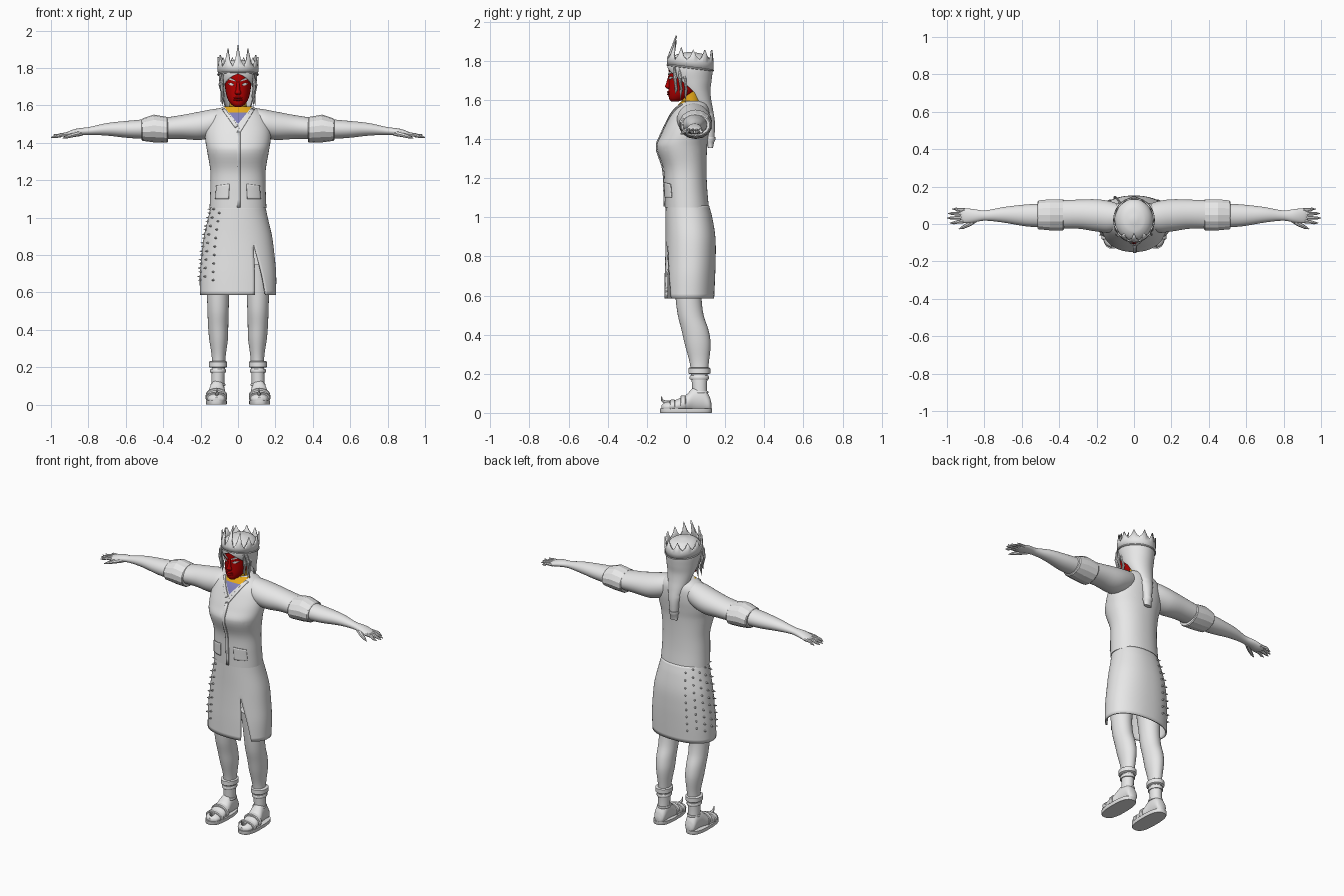
import bpy, bmesh, math
from mathutils import Vector

cube = bpy.data.objects.get("Cube")
if cube:
    bpy.data.objects.remove(cube, do_unlink=True)


def material(name, rgb):
    m = bpy.data.materials.new(name)
    m.use_nodes = True
    m.diffuse_color = (*rgb, 1)
    b = next(n for n in m.node_tree.nodes if n.type == 'BSDF_PRINCIPLED')
    b.inputs["Base Color"].default_value = (*rgb, 1)
    b.inputs["Roughness"].default_value = 0.7
    return m


GREY = material("pale_grey", (0.8, 0.8, 0.8))
RED = material("face_red", (0.45, 0.0, 0.0))
GOLD = material("neck_gold", (0.8, 0.4, 0.01))
VIOLET = material("undershirt_violet", (0.22, 0.22, 0.5))


def finish(name, bm, mats, thick=0, angle=40):
    bmesh.ops.remove_doubles(bm, verts=bm.verts, dist=1e-5)
    bmesh.ops.recalc_face_normals(bm, faces=bm.faces)
    me = bpy.data.meshes.new(name)
    bm.to_mesh(me)
    bm.free()
    ob = bpy.data.objects.new(name, me)
    bpy.context.collection.objects.link(ob)
    for m in mats:
        me.materials.append(m)
    bpy.ops.object.select_all(action='DESELECT')
    ob.select_set(True)
    bpy.context.view_layer.objects.active = ob
    bpy.ops.object.shade_smooth_by_angle(angle=math.radians(angle))
    if thick:
        mod = ob.modifiers.new("thickness", 'SOLIDIFY')
        mod.thickness, mod.offset = thick, 0
    return ob


def sample(rings, t):
    """Smoothly interpolated ring (u0, u1, v0, v1) at position t."""
    last = len(rings) - 1
    i = max([j for j in range(last) if rings[j][0] <= t], default=0)

    def slope(j):
        a, b = rings[max(j - 1, 0)], rings[min(j + 1, last)]
        return [(q - p) / (b[0] - a[0]) for p, q in zip(a, b)]
    h = rings[i + 1][0] - rings[i][0]
    f = (t - rings[i][0]) / h
    w = (1 + 2 * f) * (1 - f) ** 2
    return [w * p + (1 - w) * q + h * f * (1 - f) * ((1 - f) * m - f * n)
            for p, q, m, n in zip(rings[i], rings[i + 1], slope(i), slope(i + 1))][1:]


def ring_point(ring, a, e=1):
    u0, u1, v0, v1 = ring
    s, c = (math.copysign(abs(k) ** e, k) for k in (math.sin(a), math.cos(a)))
    return (u0 + u1) / 2 + (u1 - u0) / 2 * s, (v0 + v1) / 2 - (v1 - v0) / 2 * c


def loft(rings, axis='z', n=40, k=4, e=1, s=1, span=None, cap=True):
    bm = bmesh.new()
    ts = [a[0] + (b[0] - a[0]) * j / k for a, b in zip(rings, rings[1:]) for j in range(k)]
    rows = []
    for t in ts + [rings[-1][0]]:
        a0, a1 = span(t) if span else (0, math.tau)
        row = []
        for j in range(n + 1):
            u, v = ring_point(sample(rings, t), a0 + (a1 - a0) * j / n, e)
            x, y, z = {'z': (u, v, t), 'x': (t, u, v), 'y': (u, t, v)}[axis]
            row.append(bm.verts.new((s * x, y, z)))
        rows.append(row)
    for p, q in zip(rows, rows[1:]):
        for j in range(n):
            bm.faces.new((p[j], p[j + 1], q[j + 1], q[j]))
    if cap:
        bm.faces.new(rows[0][:-1])
        bm.faces.new(rows[-1][:-1])
    return bm


def tubes(name, paths, mat, n=8):
    """Tapered round strands; each path is a list of (point, radius)."""
    bm = bmesh.new()
    for path in paths:
        rows = []
        for i, (p, r) in enumerate(path):
            d = Vector(path[min(i + 1, len(path) - 1)][0]) - Vector(path[max(i - 1, 0)][0])
            q = d.to_track_quat('Z', 'Y')
            rows.append([bm.verts.new(Vector(p) + q @ Vector((r * math.cos(math.tau * j / n),
                         r * math.sin(math.tau * j / n), 0))) for j in range(n)])
        for a, b in zip(rows, rows[1:]):
            for j in range(n):
                bm.faces.new((a[j], a[j - 1], b[j - 1], b[j]))
        bm.faces.new(rows[0])
        bm.faces.new(rows[-1])
    return finish(name, bm, [mat])


def plate(name, rings, corners, mat, off=0.004, e=1.0, n=10):
    """Thin plate lying on the front of a loft; corners are (x, z) pairs."""
    bm = bmesh.new()
    c = [Vector(p) for p in corners]
    grid = []
    for i in range(n + 1):
        row = []
        for j in range(n + 1):
            p = c[0].lerp(c[1], i / n).lerp(c[3].lerp(c[2], i / n), j / n)
            ring = sample(rings, p.y)
            sn = min(1, abs(p.x) / ring[1]) ** (1 / e)
            y = ring_point(ring, math.asin(sn), e)[1]
            row.append(bm.verts.new((p.x, y - off, p.y)))
        grid.append(row)
    for a, b in zip(grid, grid[1:]):
        for j in range(n):
            bm.faces.new((a[j], a[j + 1], b[j + 1], b[j]))
    finish(name, bm, [mat], 0.006)


# Jacket body with the open V neck painted by cut faces
BODY = [(1.05, -.152, .152, -.107, .117), (1.15, -.148, .148, -.11, .108),
        (1.25, -.148, .148, -.116, .105), (1.36, -.166, .166, -.15, .108),
        (1.42, -.175, .175, -.128, .115), (1.48, -.172, .172, -.1, .122),
        (1.54, -.15, .15, -.068, .122), (1.575, -.115, .115, -.04, .112),
        (1.595, -.075, .075, -.022, .095)]
bm = loft(BODY, n=64, k=5, e=.92)
for co, no in (((0, 0, 1.5), (1, 0, -.8)), ((0, 0, 1.5), (1, 0, .8)), ((0, 0, 1.562), (0, 0, 1))):
    bmesh.ops.bisect_plane(bm, geom=bm.verts[:] + bm.edges[:] + bm.faces[:],
                           plane_co=co, plane_no=no)
for f in bm.faces:
    c = f.calc_center_median()
    if c.y < .02 and abs(c.x) < (c.z - 1.5) * .8:
        f.material_index = 1 if c.z < 1.562 else 2
finish("jacket_body", bm, [GREY, VIOLET, GOLD])
plate("left_lapel", BODY, [(.07, 1.582), (.088, 1.577), (.012, 1.455), (-.006, 1.455)], GREY, e=.92)
plate("right_lapel", BODY, [(-.07, 1.582), (-.085, 1.577), (-.016, 1.48), (0, 1.49)], GREY, e=.92)
plate("front_placket", BODY, [(-.006, 1.46), (.012, 1.46), (.012, 1.055), (-.006, 1.055)], GREY, e=.92)
for s, side in ((1, "left"), (-1, "right")):
    plate(side + "_pocket", BODY, [(s * .045, 1.18), (s * .115, 1.17), (s * .12, 1.1), (s * .05, 1.1)],
          GREY, e=.92)

# Skirt with a slit on the left front
SKIRT = [(.585, -.2, .2, -.107, .14), (.7, -.2, .2, -.105, .145), (.8, -.191, .191, -.102, .148),
         (.9, -.178, .178, -.1, .146), (1.0, -.155, .155, -.1, .13), (1.06, -.142, .142, -.1, .114)]
bm = loft(SKIRT, n=72, k=5, e=.9, cap=False,
          span=lambda t: (.42 + max(0, .855 - t) * 1.35, .42 + math.tau))
finish("skirt", bm, [GREY], 0.008)

# Studs down the right side of the skirt
studs = []
for col in range(7):
    a = math.radians(-38 - 19 * col)
    for row in range(9):
        z = .665 + .045 * row + (.02 if col % 2 else 0)
        ring = sample(SKIRT, z)
        x, y = ring_point(ring, a, .9)
        d = Vector((math.sin(a), -math.cos(a), 0))
        p = Vector((x, y, z))
        studs.append([(p - d * .004, .007), (p + d * .004, .006), (p + d * .018, .0008)])
tubes("skirt_studs", studs, GREY, 6)

# Limbs, mirrored
for s, side in ((1, "left"), (-1, "right")):
    sleeve = [(.06, -.02, .1, 1.46, 1.587), (.13, -.045, .122, 1.43, 1.58),
              (.2, -.04, .132, 1.415, 1.567), (.3, -.025, .13, 1.42, 1.548), (.42, -.025, .126, 1.42, 1.53)]
    finish(side + "_sleeve", loft(sleeve, 'x', s=s), [GREY])
    cuff = [(.375, -.032, .13, 1.405, 1.532), (.38, -.036, .134, 1.4, 1.538),
            (.45, -.036, .134, 1.402, 1.55), (.51, -.03, .128, 1.41, 1.53), (.515, -.025, .122, 1.416, 1.525)]
    finish(side + "_cuff", loft(cuff, 'x', n=14, k=1, s=s), [GREY], angle=20)
    arm = [(.47, -.02, .11, 1.42, 1.528), (.58, -.012, .104, 1.425, 1.518), (.7, .008, .09, 1.438, 1.505),
           (.8, .018, .072, 1.442, 1.483), (.86, .008, .08, 1.436, 1.476), (.91, .005, .083, 1.428, 1.46),
           (.93, .018, .076, 1.43, 1.448)]
    finish(side + "_arm", loft(arm, 'x', s=s, n=28), [GREY])
    fingers = []
    for base, tip, reach in ((.073, .08, .972), (.054, .056, .995), (.034, .032, 1.0), (.016, .006, .985)):
        fingers.append([((s * .9, base, 1.445), .011), ((s * .945, (base + tip) / 2, 1.443), .0095),
                        ((s * (reach - .02), tip, 1.434), .008), ((s * reach, tip, 1.428), .0015)])
        fingers.append([((s * (reach - .03), tip, 1.44), .005), ((s * (reach - .012), tip, 1.447), .0008)])
    fingers.append([((s * .84, .03, 1.452), .016), ((s * .88, .0, 1.443), .013),
                    ((s * .915, -.018, 1.432), .009), ((s * .937, -.027, 1.424), .0015)])
    tubes(side + "_fingers", fingers, GREY)

    leg = [(.06, .075, .143, .035, .11), (.15, .072, .142, .03, .108), (.25, .067, .14, .02, .116),
           (.35, .054, .154, -.006, .126), (.42, .052, .16, -.022, .116), (.5, .05, .163, -.042, .09),
           (.6, .046, .166, -.055, .08), (.75, .03, .168, -.07, .095)]
    finish(side + "_leg", loft(leg, s=s, n=28), [GREY])
    for i, (z0, z1, g) in enumerate(((.198, .232, .014), (.17, .19, .007), (.1, .112, .005))):
        band = [(z, .072 - r, .142 + r, .026 - r, .11 + r)
                for z, r in ((z0, g * .6), (z0 + .004, g), (z1 - .004, g), (z1, g * .6))]
        finish(f"{side}_ankle_band_{i + 1}", loft(band, s=s, n=28, k=1), [GREY])
    foot = [(-.125, .1, .128, .015, .04), (-.11, .075, .152, .006, .052), (-.06, .064, .168, .004, .064),
            (0, .066, .164, .004, .092), (.04, .07, .154, .004, .13), (.09, .071, .148, .004, .13),
            (.12, .078, .142, .006, .085), (.13, .095, .125, .015, .05)]
    finish(side + "_foot", loft(foot, 'y', s=s, n=28), [GREY])
    sole = [(0, .062, .17, -.13, .13), (.004, .06, .172, -.132, .132), (.022, .06, .172, -.132, .132)]
    finish(side + "_sole", loft(sole, s=s, n=40, k=1, e=.75), [GREY])
    for i, y in enumerate((-.07, -.015)):
        ring = sample(foot, y)
        strap = [(y + d, ring[0] - r, ring[1] + r, ring[2], ring[3] + r)
                 for d, r in ((-.014, .002), (-.01, .006), (.01, .007), (.014, .003))]
        finish(f"{side}_foot_strap_{i + 1}", loft(strap, 'y', s=s, n=28, k=1), [GREY])
    tubes(side + "_toe_hook", [[((s * .114, -.085, .05), .014), ((s * .113, -.108, .054), .01),
                               ((s * .112, -.122, .065), .006), ((s * .112, -.126, .085), .001)]], GREY)

# Neck and head
finish("neck", loft([(1.53, -.058, .058, -.025, .085), (1.58, -.048, .048, -.02, .072),
                     (1.66, -.046, .046, -.03, .07)]), [GOLD])
HEAD = [(1.592, -.018, .018, -.075, -.04), (1.605, -.036, .036, -.086, 0), (1.635, -.056, .056, -.089, .05),
        (1.68, -.067, .067, -.088, .085), (1.72, -.071, .071, -.087, .1), (1.765, -.072, .072, -.087, .105),
        (1.8, -.06, .06, -.07, .09)]
finish("face", loft(HEAD, e=.92), [RED])
nose = [(1.655, -.012, .012, -.092, -.07), (1.666, -.017, .017, -.107, -.07),
        (1.68, -.012, .012, -.103, -.07), (1.73, -.007, .007, -.088, -.07)]
finish("nose", loft(nose, n=16), [RED])
for i, z in enumerate((1.629, 1.64)):
    lip = [(-.024, -.088, -.078, z - .002, z + .002), (0, -.098, -.075, z - .006, z + .006),
           (.024, -.088, -.078, z - .002, z + .002)]
    finish(("lower", "upper")[i] + "_lip", loft(lip, 'x', n=12), [RED])
for s, side in ((1, "left"), (-1, "right")):
    plate(side + "_eye", HEAD, [(s * .018, 1.708), (s * .033, 1.719), (s * .054, 1.717), (s * .036, 1.705)],
          GREY, .002, .92)
    plate(side + "_brow", HEAD, [(s * .012, 1.727), (s * .014, 1.733), (s * .062, 1.757), (s * .06, 1.742)],
          GREY, .003, .92)

# Swept-back hair that narrows into a tail
HAIR = [(1.4, -.022, .022, .1, .142), (1.48, -.034, .034, .085, .145), (1.55, -.052, .052, .05, .135),
        (1.6, -.07, .07, 0, .126), (1.65, -.084, .084, -.04, .122), (1.7, -.093, .093, -.068, .128),
        (1.76, -.1, .1, -.092, .133), (1.8, -.092, .092, -.082, .126), (1.83, -.06, .06, -.045, .09),
        (1.842, -.012, .012, .01, .035)]


def face_opening(t):
    g = 1.55 * min(1, max(0, 1.768 - t) / .13) ** .7 if t > 1.52 else 0
    return g, math.tau - g


finish("hair", loft(HAIR, n=56, k=5, span=face_opening), [GREY], 0.006)
finish("hair_tail_tip", loft([(1.355, -.026, .026, .112, .138), (1.385, -.025, .025, .1, .144),
                             (1.395, -.031, .031, .094, .15), (1.41, -.029, .029, .096, .15)], k=1, n=20), [GREY])
locks = []
for s in (1, -1):
    for y, dx, low in ((-.055, 0, 1.63), (-.03, .006, 1.6), (-.005, .0, 1.585)):
        locks.append([((s * .083, y - .005, 1.765), .007), ((s * (.088 + dx), y, 1.71), .011),
                      ((s * (.08 + dx), y + .005, 1.65), .008), ((s * (.086 + dx), y, low), .001)])
tubes("side_locks", locks, GREY)

# Crown: band with curved points, tallest at the front
bm = bmesh.new()
POINTS = 11
rows = []
for j in range(POINTS * 4):
    a = math.tau * j / (POINTS * 4)
    x, y = ring_point((-.106, .106, -.094, .136), a)
    front = ((1 + math.cos(a)) / 2) ** 5
    tip = (1, .3, 0, .3)[j % 4]
    lean = 1 - tip * .4 * front
    low = 1.765 - .12 * y
    top = 1.806 + tip * (.05 + .072 * front)
    rows.append([bm.verts.new(p) for p in ((x * .97, y, low), (x, y, low + .035),
                 (x * (1 - .12 * tip * front), .02 + (y - .02) * lean, top))])
for p, q in zip(rows, rows[1:] + rows[:1]):
    for j in range(2):
        bm.faces.new((p[j], q[j], q[j + 1], p[j + 1]))
finish("crown", bm, [GREY], 0.008, 30)
rim = [[(v * 1.01, .0045) for v in [Vector((*ring_point((-.106, .106, -.095, .137), math.tau * j / 40),
       0)) for j in range(41)]]]
rim = [[(Vector((v.x, v.y, 1.767 - .12 * v.y)), r) for v, r in rim[0]]]
tubes("crown_rim", rim, GREY)
